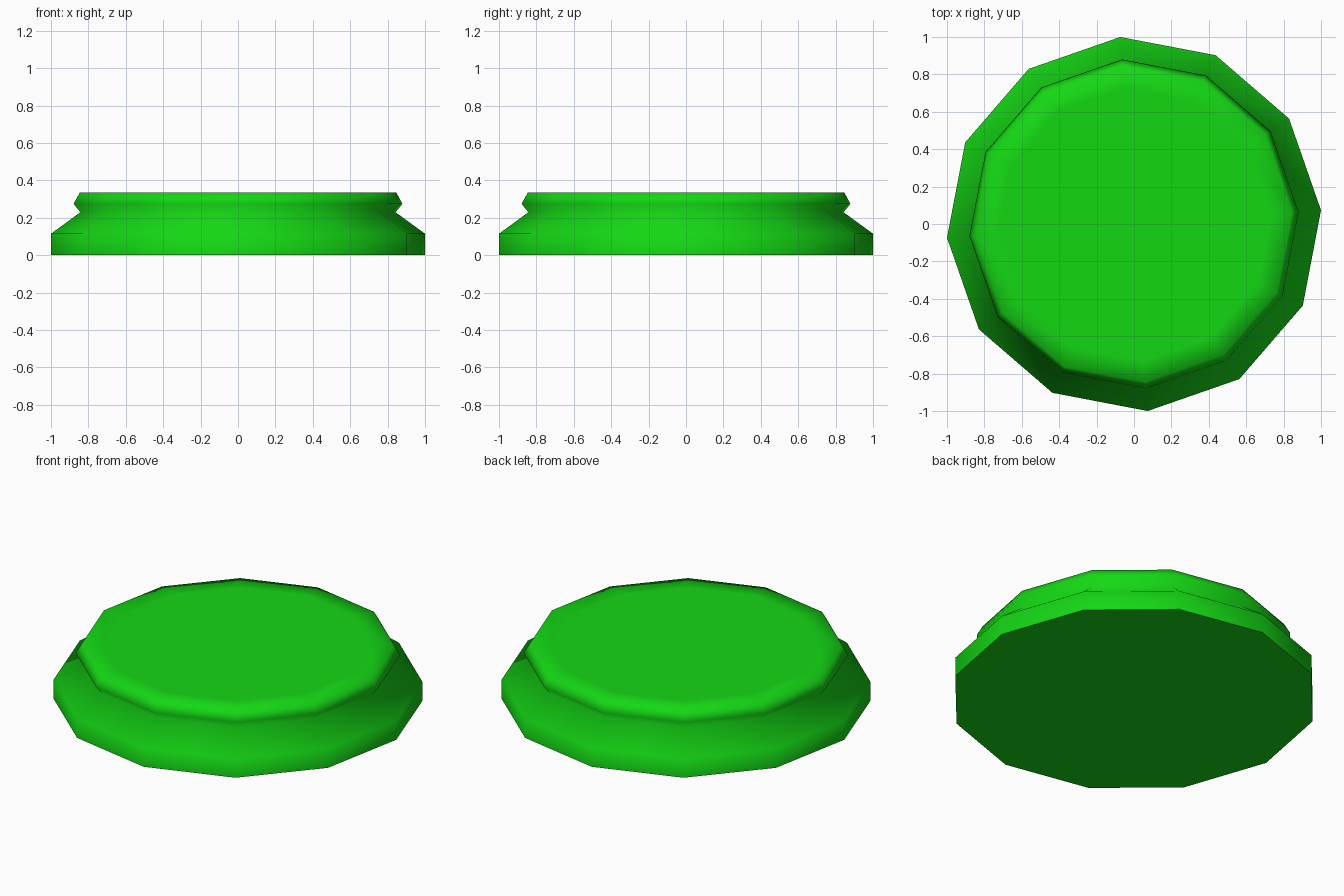
import bpy, bmesh
from math import cos, sin, pi, radians

if "Cube" in bpy.data.objects:
    bpy.data.objects.remove(bpy.data.objects["Cube"])

SIDES = 12
TURN = radians(4.2)
# Profile (radius, height): base, flared foot, neck, rim, flat top
PROFILE = [(1.0025, 0), (1.0025, 0.115), (0.845, 0.23),
           (0.882, 0.275), (0.848, 0.335), (0.73, 0.335)]

bm = bmesh.new()
rings = [[bm.verts.new((r * cos(TURN + 2 * pi * i / SIDES),
                        r * sin(TURN + 2 * pi * i / SIDES), z))
          for i in range(SIDES)] for r, z in PROFILE]

# Side walls
for low, high in zip(rings, rings[1:]):
    for i in range(SIDES):
        j = (i + 1) % SIDES
        bm.faces.new((low[i], low[j], high[j], high[i])).smooth = True

# Top and flat underside
bm.faces.new(rings[-1]).smooth = True
base = bm.faces.new(rings[0][::-1])
for e in base.edges:
    e.smooth = False

mesh = bpy.data.meshes.new("round_base")
bm.to_mesh(mesh)
bm.free()
disc = bpy.data.objects.new("round_base", mesh)
bpy.context.collection.objects.link(disc)

# Green finish
green = bpy.data.materials.new("green")
green.diffuse_color = (0.007, 0.68, 0.007, 1)
green.use_nodes = True
green.node_tree.nodes["Principled BSDF"].inputs["Base Color"].default_value = green.diffuse_color
mesh.materials.append(green)
